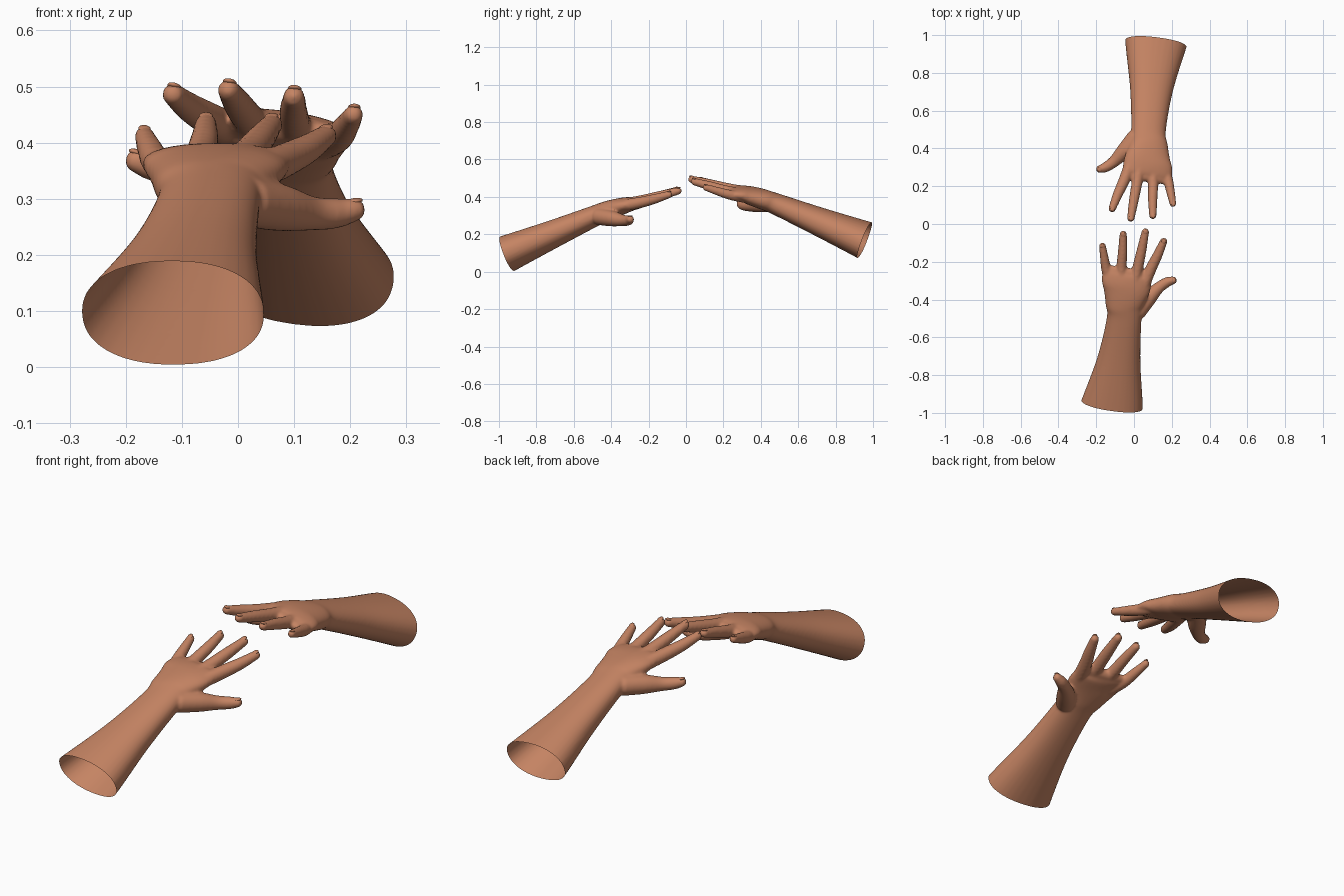
import bpy, bmesh, math
from mathutils import Vector, Matrix

if "Cube" in bpy.data.objects:
    bpy.data.objects.remove(bpy.data.objects["Cube"])

skin = bpy.data.materials.new("warm brown skin")
skin.diffuse_color = (0.56, 0.23, 0.125, 1)
skin.use_nodes = True
skin.node_tree.nodes["Principled BSDF"].inputs["Base Color"].default_value = skin.diffuse_color

# control points: x, y, z, half width, half height
ARM = [(-.14, -1.07, .048, .182, .112), (-.115, -.955, .097, .164, .099),
       (-.079, -.714, .2, .114, .075), (-.052, -.5, .293, .092, .057),
       (-.049, -.42, .325, .103, .053), (-.039, -.34, .351, .126, .045),
       (-.038, -.285, .364, .132, .036), (-.034, -.258, .369, .122, .026)]
FINGERS = [
    [(.05, -.33, .354, .032), (.088, -.24, .371, .030), (.125, -.165, .39, .026), (.157, -.092, .412, .020)],
    [(0, -.33, .362, .032), (.018, -.24, .380, .029), (.04, -.14, .406, .026), (.06, -.042, .432, .020)],
    [(-.058, -.33, .359, .031), (-.066, -.24, .376, .028), (-.06, -.145, .405, .025), (-.057, -.055, .433, .020)],
    [(-.115, -.33, .345, .030), (-.144, -.25, .364, .027), (-.157, -.18, .388, .023), (-.167, -.115, .412, .018)],
    # thumb
    [(.015, -.47, .295, .045), (.075, -.395, .284, .042), (.13, -.338, .274, .031), (.175, -.308, .274, .027),
     (.207, -.298, .28, .021)]]
FINGERS = [[p + (p[3],) for p in f] for f in FINGERS]


def spline(pts, steps=8):
    """Catmull-Rom samples through the control points."""
    p = [Vector(q) for q in pts]
    p = [2 * p[0] - p[1]] + p + [2 * p[-1] - p[-2]]
    out = []
    for i in range(1, len(p) - 2):
        a, b, c, d = p[i - 1:i + 3]
        for s in range(steps):
            t = s / steps
            out.append(0.5 * (2 * b + (c - a) * t + (2 * a - 5 * b + 4 * c - d) * t * t
                              + (3 * b - a - 3 * c + d) * t ** 3))
    return out + [p[-2]]


def frame(t):
    side = t.cross(Vector((0, 0, 1))).normalized()
    return side, side.cross(t).normalized()


def loft(bm, pts, power=1.0, n=32):
    """Closed elliptical tube with a rounded far end."""
    s = spline(pts)
    rings = []
    for i, q in enumerate(s):
        a, b = s[max(i - 1, 0)], s[min(i + 1, len(s) - 1)]
        t = (Vector(b[:3]) - Vector(a[:3])).normalized()
        rings.append((Vector(q[:3]), t, q[3], q[4]))
    c, t, w, h = rings[-1]
    for k in range(1, 7):
        ang = k * math.radians(14)
        off = h * math.sin(ang)
        shrink = h * (1 - math.cos(ang))
        rings.append((c + t * off, t, w - shrink, h - shrink))
    loops = []
    for c, t, w, h in rings:
        side, up = frame(t)
        loop = []
        for k in range(n):
            a = 2 * math.pi * k / n
            x, y = math.cos(a), math.sin(a)
            x = math.copysign(abs(x) ** power, x)
            y = math.copysign(abs(y) ** power, y)
            loop.append(bm.verts.new(c + side * x * w + up * y * h))
        loops.append(loop)
    for a, b in zip(loops, loops[1:]):
        for k in range(n):
            bm.faces.new((a[k], a[(k + 1) % n], b[(k + 1) % n], b[k]))
    bm.faces.new(loops[0][::-1])
    bm.faces.new(loops[-1])


def make_object(name, bm, matrix=None):
    me = bpy.data.meshes.new(name)
    bm.normal_update()
    bm.to_mesh(me)
    bm.free()
    me.materials.append(skin)
    ob = bpy.data.objects.new(name, me)
    bpy.context.collection.objects.link(ob)
    if matrix:
        me.transform(matrix)
    me.polygons.foreach_set("use_smooth", [True] * len(me.polygons))
    return ob


END = Vector(ARM[1][:3])
AXIS = Vector((.065, .465, .18)).normalized()


def build(name, matrix):
    # forearm, palm and fingers fused into one skin
    bm = bmesh.new()
    loft(bm, ARM, 0.9)
    for f in FINGERS:
        loft(bm, f)
    bmesh.ops.recalc_face_normals(bm, faces=bm.faces)
    ob = make_object(name, bm)
    rem = ob.modifiers.new("fuse", 'REMESH')
    rem.mode, rem.voxel_size = 'VOXEL', 0.006
    smo = ob.modifiers.new("soften", 'SMOOTH')
    smo.factor, smo.iterations = 0.5, 10
    dg = bpy.context.evaluated_depsgraph_get()
    fused = bpy.data.meshes.new_from_object(ob.evaluated_get(dg))
    bpy.data.objects.remove(ob)
    # open sleeve-like end of the forearm
    bm = bmesh.new()
    bm.from_mesh(fused)
    bmesh.ops.bisect_plane(bm, geom=bm.verts[:] + bm.edges[:] + bm.faces[:],
                           plane_co=END, plane_no=AXIS, clear_inner=True)
    make_object(name, bm, matrix)
    # fingernails
    bm = bmesh.new()
    for f in FINGERS:
        a, b = Vector(f[-2][:3]), Vector(f[-1][:3])
        t = (b - a).normalized()
        side, up = frame(t)
        r = f[-1][3]
        rot = Matrix((side, t, up)).transposed().to_4x4()
        m = Matrix.Translation(b + up * r * .72 + t * r * .1) @ rot @ Matrix.Diagonal((r * .62, r * .8, r * .28, 1))
        bmesh.ops.create_uvsphere(bm, u_segments=16, v_segments=8, radius=1, matrix=m)
    make_object(name + "_nails", bm, matrix)


build("front_hand", Matrix.Identity(4))
# the second hand faces the first, slightly higher, turned and rolled
build("rear_hand", Matrix.Rotation(math.pi, 4, 'Z')
      @ Matrix.Translation(END + Vector((0, 0, .072)))
      @ Matrix.Rotation(math.radians(2.8), 4, 'Z')
      @ Matrix.Rotation(math.radians(-1), 4, 'X')
      @ Matrix.Rotation(math.radians(-7), 4, AXIS)
      @ Matrix.Translation(-END))
